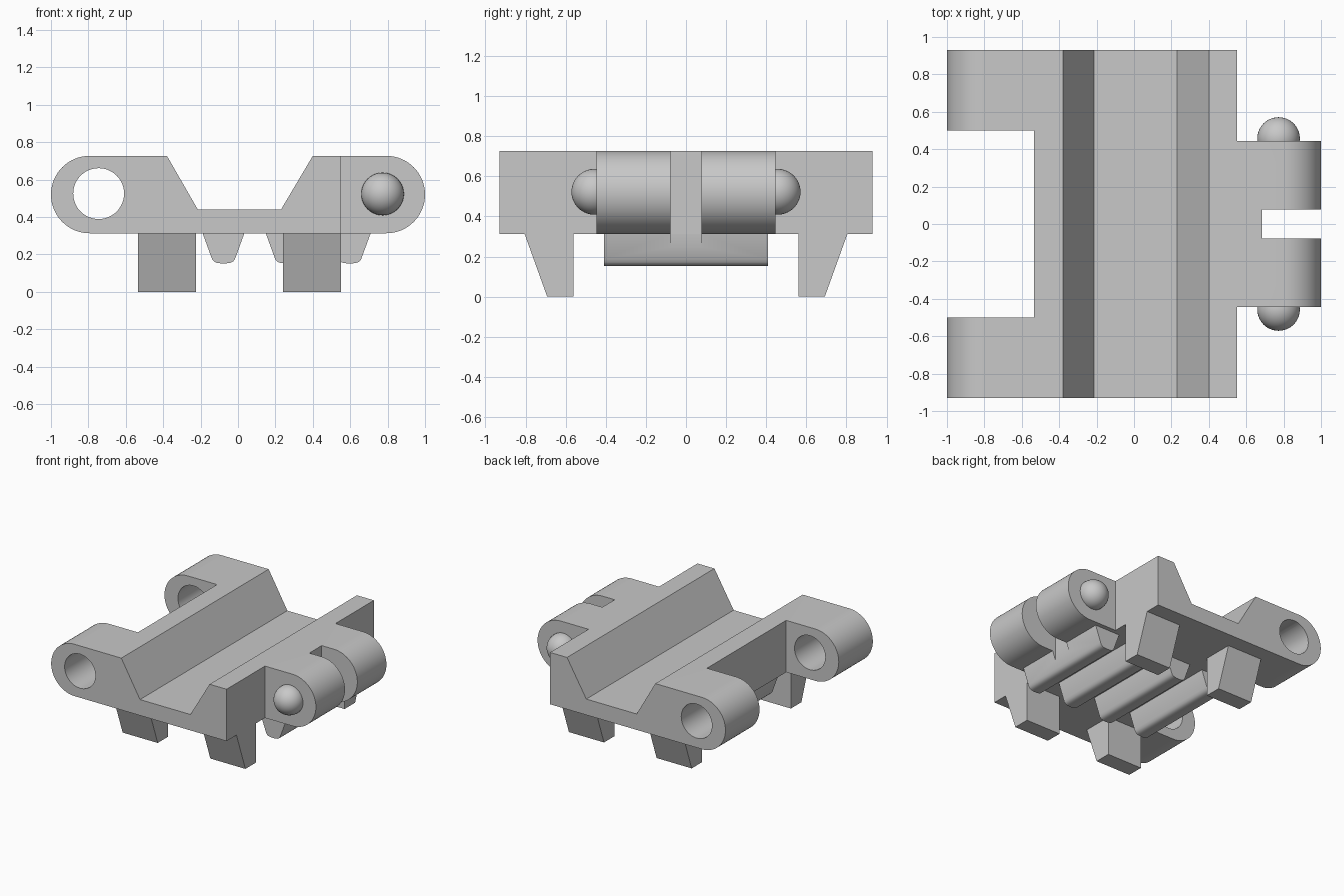
import bpy, bmesh, math
from mathutils import Matrix

cube = bpy.data.objects.get("Cube")
if cube:
    bpy.data.objects.remove(cube, do_unlink=True)

# Single grey material
grey = bpy.data.materials.new("plain_grey")
grey.use_nodes = True
GREY = (0.58, 0.58, 0.58, 1)
grey.diffuse_color = GREY
grey.node_tree.nodes["Principled BSDF"].inputs["Base Color"].default_value = GREY


def finish(name, bm):
    bmesh.ops.recalc_face_normals(bm, faces=bm.faces)
    mesh = bpy.data.meshes.new(name)
    bm.to_mesh(mesh)
    bm.free()
    mesh.materials.append(grey)
    obj = bpy.data.objects.new(name, mesh)
    bpy.context.collection.objects.link(obj)
    return obj


def extrude(name, points, axis, start, end):
    """Extrude an outline of (x, z) along y, or of (y, z) along x."""
    bm = bmesh.new()
    place = (lambda p: (p[0], start, p[1])) if axis == "y" else (lambda p: (start, p[0], p[1]))
    face = bm.faces.new([bm.verts.new(place(p)) for p in points])
    grown = bmesh.ops.extrude_face_region(bm, geom=[face])["geom"]
    step = (0, end - start, 0) if axis == "y" else (end - start, 0, 0)
    bmesh.ops.translate(bm, vec=step, verts=[g for g in grown if isinstance(g, bmesh.types.BMVert)])
    return finish(name, bm)


def arc(cx, cz, r, a0, a1, n):
    angles = [math.radians(a0 + (a1 - a0) * i / n) for i in range(n + 1)]
    return [(cx + r * math.cos(a), cz + r * math.sin(a)) for a in angles]


def box(x0, x1, y0, y1):
    return extrude("cutter", [(x0, -0.5), (x1, -0.5), (x1, 1.5), (x0, 1.5)], "y", y0, y1)


def cut(obj, cutter):
    bpy.context.view_layer.objects.active = obj
    mod = obj.modifiers.new("cut", "BOOLEAN")
    mod.operation = "DIFFERENCE"
    mod.solver = "EXACT"
    mod.object = cutter
    bpy.ops.object.modifier_apply(modifier=mod.name)
    bpy.data.objects.remove(cutter, do_unlink=True)


def smooth(obj):
    bpy.ops.object.select_all(action="DESELECT")
    obj.select_set(True)
    bpy.context.view_layer.objects.active = obj
    bpy.ops.object.shade_smooth_by_angle(angle=math.radians(30))


# Link body: rounded ends with a trapezoid channel along the top
MID, R = 0.52, 0.207
outline = arc(-1 + R, MID, R, 90, 270, 32) + arc(1 - R, MID, R, -90, 90, 32)
outline += [(0.40, MID + R), (0.23, 0.44), (-0.215, 0.44), (-0.38, MID + R)]
body = extrude("link_body", outline, "y", -0.93, 0.93)

# Gap between the outer lugs, recesses beside the knuckles, centre slot
cut(body, box(-1.2, -0.535, -0.5, 0.5))
cut(body, box(0.55, 1.2, 0.445, 1.2))
cut(body, box(0.55, 1.2, -1.2, -0.445))
cut(body, box(0.685, 1.2, -0.078, 0.078))

# Hinge holes through the lugs
cut(body, extrude("cutter", arc(-0.745, 0.525, 0.136, 0, 352.5, 47), "y", -1.2, 1.2))
smooth(body)

# Domed hinge pins
for side, label in ((1, "back"), (-1, "front")):
    bm = bmesh.new()
    bmesh.ops.create_uvsphere(bm, u_segments=40, v_segments=20, radius=0.114)
    bmesh.ops.transform(bm, verts=bm.verts, matrix=Matrix.Translation((0.773, side * 0.457, 0.523))
                        @ Matrix.Rotation(math.pi / 2, 4, "X"))
    smooth(finish("hinge_pin_" + label, bm))

# Tread ribs underneath, with rounded lower edges
half = [(0.112, 0.34), (0.112, 0.314), (0.066, 0.188), (0.060, 0.172), (0.050, 0.161), (0.036, 0.155), (0.015, 0.152)]
for i in range(4):
    cx = -0.415 + i * 0.3375
    rib = extrude("tread_rib_%d" % (i + 1),
                  [(cx + x, z) for x, z in half] + [(cx - x, z) for x, z in reversed(half)],
                  "y", -0.41, 0.41)
    if i == 3:
        cut(rib, box(0.685, 1.2, -0.078, 0.078))
    smooth(rib)

# Four guide feet, sloped on the outside
foot = [(0.56, 0.33), (0.56, 0), (0.692, 0), (0.805, 0.314), (0.805, 0.33)]
for side, label in ((1, "back"), (-1, "front")):
    for x0, x1, end in ((-0.535, -0.225, "right"), (0.24, 0.55, "left")):
        extrude("guide_foot_%s_%s" % (label, end), [(side * y, z) for y, z in foot], "x", x0, x1)
